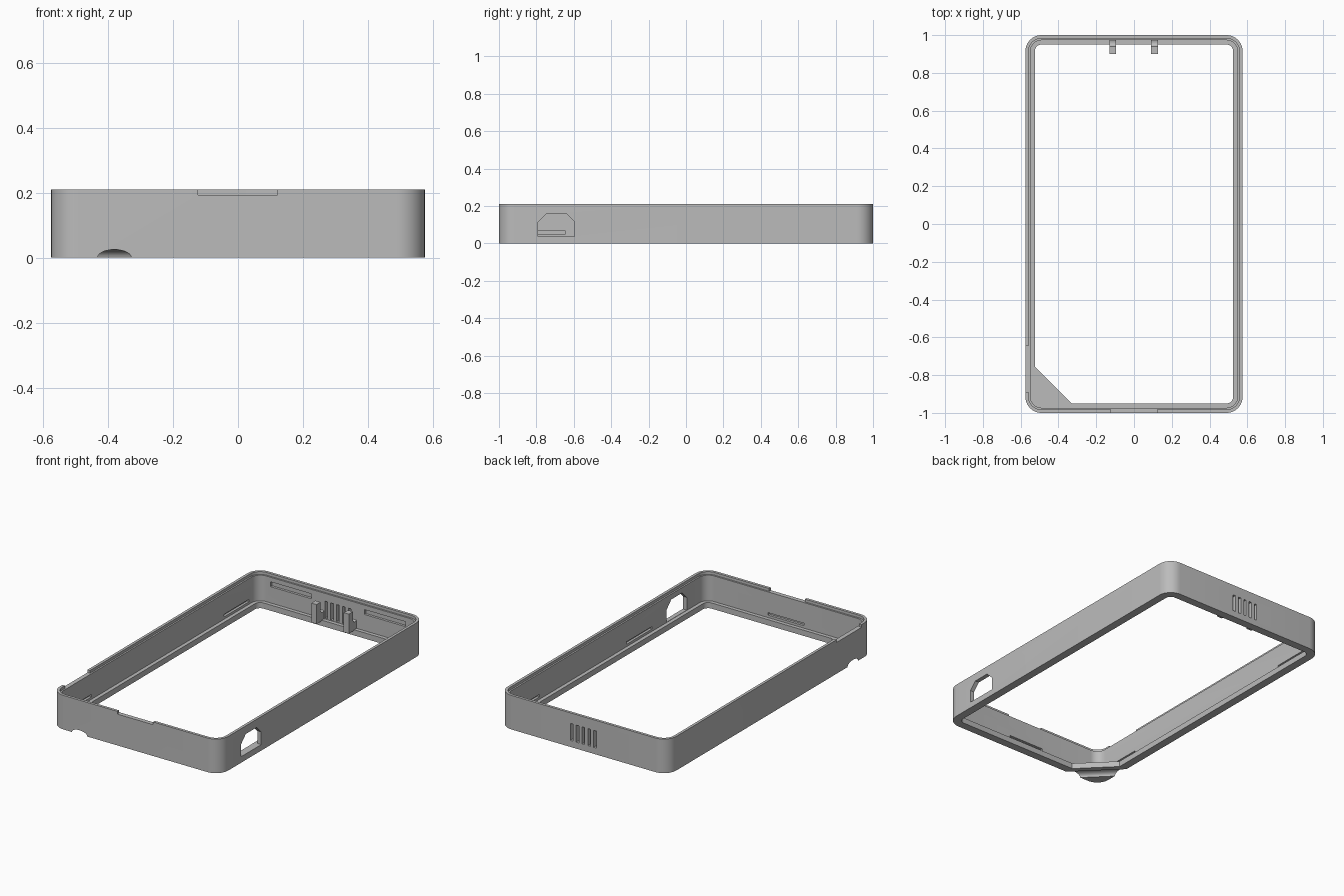
import bpy, bmesh, math
from mathutils import Vector

HX, HY, H = 0.575, 1.0, 0.21      # half width, half length, height
LIP, WALL, FLANGE = 0.017, 0.027, 0.05
STEP, FLOOR = 0.193, 0.035

cube = bpy.data.objects.get("Cube")
if cube:
    bpy.data.objects.remove(cube)

grey = bpy.data.materials.new("plain_grey")
grey.use_nodes = True
colour = (0.5, 0.5, 0.5, 1)
grey.diffuse_color = colour
grey.node_tree.nodes["Principled BSDF"].inputs["Base Color"].default_value = colour


def make_object(name, bm):
    bmesh.ops.recalc_face_normals(bm, faces=bm.faces)
    mesh = bpy.data.meshes.new(name)
    bm.to_mesh(mesh)
    bm.free()
    mesh.materials.append(grey)
    obj = bpy.data.objects.new(name, mesh)
    bpy.context.collection.objects.link(obj)
    return obj


def prism(bm, points, push):
    """Extrude a flat polygon along a vector."""
    base = [bm.verts.new(p) for p in points]
    top = [bm.verts.new(Vector(p) + Vector(push)) for p in points]
    bm.faces.new(base)
    bm.faces.new(top[::-1])
    for i in range(len(base)):
        j = (i + 1) % len(base)
        bm.faces.new((base[i], base[j], top[j], top[i]))


def box(bm, x0, x1, y0, y1, z0, z1):
    prism(bm, [(x0, y0, z0), (x1, y0, z0), (x1, y1, z0), (x0, y1, z0)], (0, 0, z1 - z0))


def rounded_loop(inset, z, steps=10):
    r = 0.085 - inset
    pts = []
    for k, (sx, sy) in enumerate(((1, 1), (-1, 1), (-1, -1), (1, -1))):
        for i in range(steps + 1):
            a = (k + i / steps) * math.pi / 2
            pts.append((sx * (HX - inset - r) + r * math.cos(a),
                        sy * (HY - inset - r) + r * math.sin(a), z))
    return pts


def apply_boolean(target, other, operation):
    mod = target.modifiers.new(operation.lower(), "BOOLEAN")
    mod.operation, mod.solver, mod.object = operation, "EXACT", other
    bpy.context.view_layer.objects.active = target
    bpy.ops.object.modifier_apply(modifier=mod.name)
    bpy.data.objects.remove(other)


# Rounded frame: outer lip, inner step, wall and bottom flange
bm = bmesh.new()
profile = [(0, 0), (0, H), (LIP, H), (LIP, STEP), (WALL, STEP),
           (WALL, FLOOR), (FLANGE, FLOOR), (FLANGE, 0)]
rings = [[bm.verts.new(p) for p in rounded_loop(*q)] for q in profile]
for a, b in zip(rings, rings[1:] + rings[:1]):
    for i in range(len(a)):
        j = (i + 1) % len(a)
        bm.faces.new((a[i], a[j], b[j], b[i]))
frame = make_object("case_frame", bm)

# Corner gusset that carries the cord groove
bm = bmesh.new()
gx, gy, reach = -HX + 0.04, -HY + 0.04, 0.215
prism(bm, [(gx, gy, 0), (gx + reach, gy, 0), (gx, gy + reach, 0)], (0, 0, FLOOR))
apply_boolean(frame, make_object("corner_gusset", bm), "UNION")

# Cutters
bm = bmesh.new()
# side port with chamfered top
port = [(-0.79, 0.037), (-0.595, 0.037), (-0.595, 0.115), (-0.64, 0.16), (-0.745, 0.16), (-0.79, 0.115)]
prism(bm, [(0.535, y, z) for y, z in port], (0.1, 0, 0))
# vents in the back wall
for i in range(-2, 3):
    x = i * 0.04
    box(bm, x - 0.009, x + 0.009, 0.96, 1.05, 0.04, 0.145)
# thumb notches in the top lip
box(bm, -0.123, 0.121, -1.05, -0.98, STEP, 0.3)
box(bm, -0.65, -0.555, -0.89, -0.645, STEP, 0.3)
# shallow clip slots inside the walls
deep, shallow = 0.012, 0.04
for side, y0 in ((-1, -0.89), (-1, 0.645), (1, -0.45), (1, 0.645)):
    xs = sorted((side * (HX - deep), side * (HX - shallow)))
    box(bm, *xs, y0, y0 + 0.245, 0.05, 0.065)
box(bm, -0.123, 0.123, -HY + deep, -HY + shallow, 0.05, 0.065)
for x0 in (-0.46, 0.18):
    box(bm, x0, x0 + 0.28, HY - shallow, HY - deep, 0.135, 0.165)
# cord groove running diagonally under the corner
centre, along = Vector((-0.477, -0.903, 0)), Vector((1, -1, 0)).normalized()
across = Vector((1, 1, 0)).normalized()
ring = []
for i in range(24):
    a = 2 * math.pi * i / 24
    ring.append(centre - along * 0.3 + across * 0.037 * math.cos(a) + Vector((0, 0, 0.025 * math.sin(a))))
prism(bm, ring, along * 0.6)
apply_boolean(frame, make_object("cutters", bm), "DIFFERENCE")

# Retaining posts beside the vents, with a curved relief near the wall
for name, x in (("right_post", -0.13), ("left_post", 0.091)):
    bm = bmesh.new()
    side = [(0.98, 0.03), (0.9, 0.03), (0.9, 0.15), (0.94, 0.15)]
    side += [(0.96 + 0.02 * math.cos(a), 0.1 + 0.02 * math.sin(a))
             for a in (math.pi * (1 + i / 8) for i in range(9))]
    prism(bm, [(x, y, z) for y, z in side], (0.035, 0, 0))
    make_object(name, bm)

# Smooth corners, sharp edges
bpy.ops.object.select_all(action="DESELECT")
frame.select_set(True)
bpy.context.view_layer.objects.active = frame
bpy.ops.object.shade_smooth_by_angle(angle=math.radians(30))
